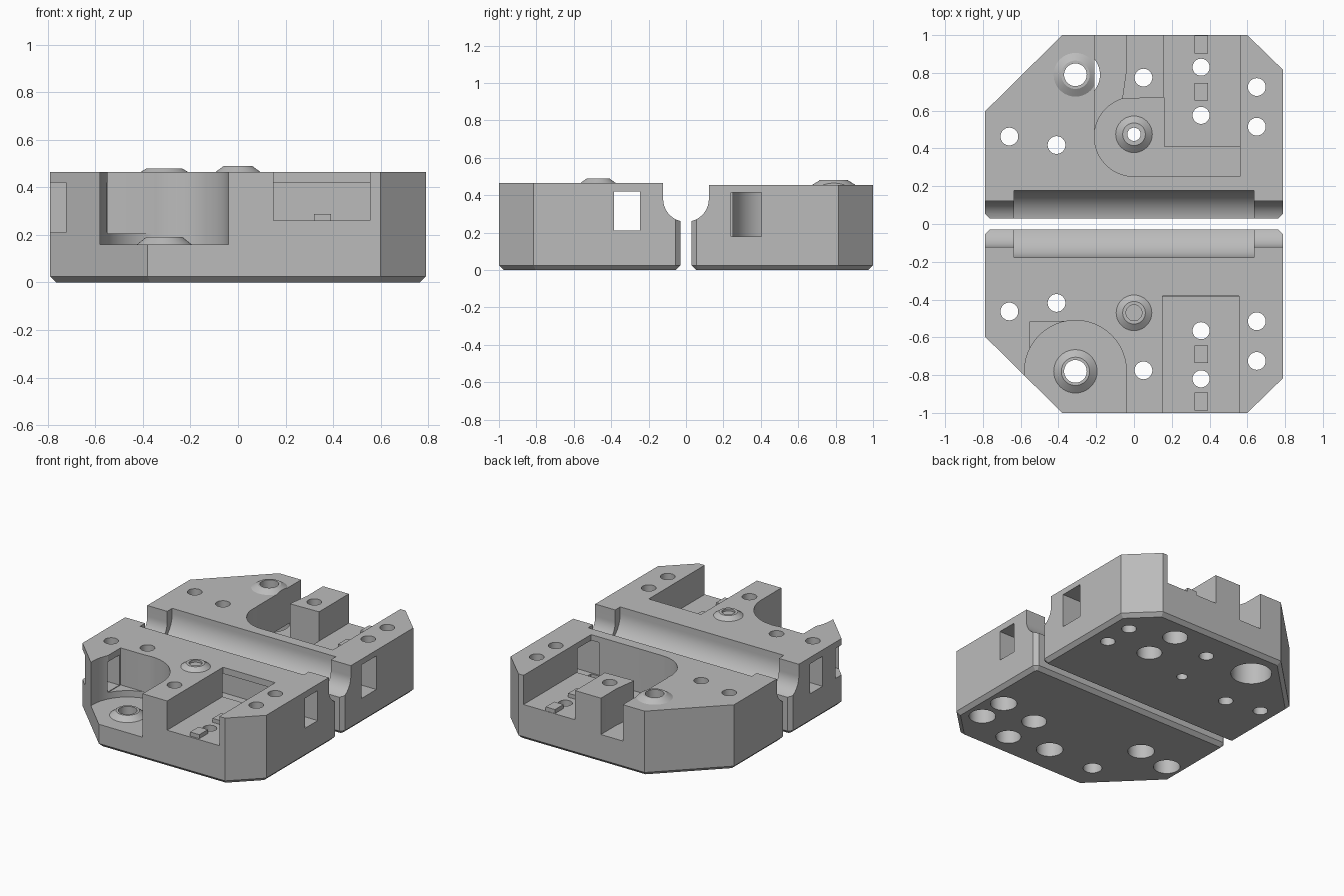
import bpy, bmesh
from math import sin, cos, radians

cube = bpy.data.objects.get("Cube")
if cube:
    bpy.data.objects.remove(cube)

GREY = bpy.data.materials.new("mid grey")
GREY.use_nodes = True
GREY.diffuse_color = (0.5, 0.5, 0.5, 1)
GREY.node_tree.nodes["Principled BSDF"].inputs["Base Color"].default_value = (0.5, 0.5, 0.5, 1)


def prism(name, pts, lo, hi, axis="z", chamfer=0):
    """Extrude a 2D outline along z (points are x, y) or x (points are y, z)."""
    bm = bmesh.new()
    place = (lambda p, h: (p[0], p[1], h)) if axis == "z" else (lambda p, h: (h, p[0], p[1]))
    base = bm.faces.new([bm.verts.new(place(p, lo)) for p in pts])
    top = bmesh.ops.extrude_face_region(bm, geom=[base])["geom"]
    for v in top:
        if isinstance(v, bmesh.types.BMVert):
            setattr(v.co, axis, hi)
    bmesh.ops.recalc_face_normals(bm, faces=bm.faces[:])
    if chamfer:
        rim = [e for e in bm.edges if all(abs(v.co.z - lo) < 1e-5 for v in e.verts)]
        bmesh.ops.bevel(bm, geom=rim, offset=chamfer, segments=1, affect="EDGES")
    return finish(name, bm)


def finish(name, bm):
    mesh = bpy.data.meshes.new(name)
    bm.to_mesh(mesh)
    bm.free()
    mesh.materials.append(GREY)
    ob = bpy.data.objects.new(name, mesh)
    bpy.context.collection.objects.link(ob)
    return ob


def arc(cx, cy, r, a0, a1, n=24):
    return [(cx + r * cos(radians(a0 + (a1 - a0) * i / n)),
             cy + r * sin(radians(a0 + (a1 - a0) * i / n))) for i in range(n + 1)]


def rect(x0, x1, y0, y1):
    return [(x0, y0), (x1, y0), (x1, y1), (x0, y1)]


def cone(name, x, y, z0, z1, r0, r1):
    bm = bmesh.new()
    bmesh.ops.create_cone(bm, cap_ends=True, segments=40, radius1=r0, radius2=r1, depth=z1 - z0)
    bmesh.ops.translate(bm, verts=bm.verts[:], vec=(x, y, (z0 + z1) / 2))
    return finish(name, bm)


def combine(body, tools, operation="DIFFERENCE"):
    for tool in tools:
        tool.hide_render = True
        mod = body.modifiers.new("combine", "BOOLEAN")
        mod.operation, mod.solver, mod.object = operation, "EXACT", tool
        bpy.context.view_layer.objects.active = body
        bpy.ops.object.modifier_apply(modifier=mod.name)
        bpy.data.objects.remove(tool)


def drill(x, y, r, z0=-0.1, z1=0.7):
    return cone("drill", x, y, z0, z1, r, r)


def half_outline(s):
    pts = [(-0.765, 0.03), (0.765, 0.03), (0.79, 0.055), (0.79, 0.815), (0.6, 1),
           (-0.38, 1), (-0.79, 0.595), (-0.79, 0.055)]
    return [(x, s * y) for x, y in pts]


def rod_channel():
    """Wide round-bottomed channel in the middle, narrower one through the ends."""
    cuts = []
    for r, z, half in ((0.178, 0.42, 0.635), (0.122, 0.38, 0.9)):
        profile = arc(0, z, r, 180, 360, 32) + [(r, 0.7), (-r, 0.7)]
        cuts.append(prism("channel", profile, -half, half, "x"))
    return cuts


SCREWS = ((-0.66, 0.463), (-0.41, 0.418), (0.05, 0.775), (0.65, 0.515), (0.65, 0.725))
TIE_X = 0.355

# Front half
front = prism("front_half", half_outline(-1), 0, 0.465, chamfer=0.025)
round_pocket = [(-0.04, -1.1)] + arc(-0.31, -0.78, 0.27, 0, 180) + [(-0.58, -1.1)]
combine(front, rod_channel() + [
    prism("round_pocket", round_pocket, 0.16, 0.7),
    prism("corner_shelf", rect(-0.55, -0.3, -0.79, -0.515), 0.205, 0.7),
    prism("switch_pocket", rect(0.15, 0.555, -1.1, -0.38), 0.26, 0.7),
    prism("cross_slot", rect(-0.9, 0.9, -0.385, -0.245), 0.21, 0.42),
    prism("side_window", rect(-0.9, -0.5, -0.66, -0.53), 0.21, 0.42),
])
combine(front, [cone("pivot_boss", 0, -0.47, 0.45, 0.49, 0.115, 0.06),
                cone("pocket_boss", -0.31, -0.78, 0.14, 0.192, 0.14, 0.075)], "UNION")
combine(front, [drill(x, -y, 0.047) for x, y in SCREWS]
        + [drill(x, -y, 0.085, z1=0.12) for x, y in SCREWS]
        + [drill(TIE_X, y, r, z1=z) for y in (-0.565, -0.82) for r, z in ((0.045, 0.7), (0.08, 0.2))]
        + [drill(-0.31, -0.78, 0.06), drill(0, -0.47, 0.042, 0.475)])

# Back half
back = prism("back_half", half_outline(1), 0, 0.455, chamfer=0.025)
combine(back, [cone("outer_boss", -0.31, 0.79, 0.44, 0.48, 0.14, 0.075)], "UNION")
deep_pocket = arc(0, 0.462, 0.21, 107, 270) + [(0.56, 0.252), (0.56, 0.41), (0.16, 0.41), (0.16, 0.67)]
combine(back, rod_channel() + [
    prism("deep_pocket", deep_pocket, 0.15, 0.7),
    prism("narrow_channel", [(-0.21, 0.5), (-0.06, 0.5), (-0.06, 0.68), (-0.04, 0.82),
                             (-0.04, 1.1), (-0.21, 1.1)], 0.2, 0.7),
    prism("switch_pocket", rect(0.16, 0.56, 0.40, 1.1), 0.25, 0.7),
    prism("side_window", rect(0.5, 0.9, 0.24, 0.405), 0.18, 0.415),
])
combine(back, [cone("pivot_boss", 0, 0.475, 0.13, 0.182, 0.12, 0.06)], "UNION")
combine(back, [drill(x, y, 0.047) for x, y in SCREWS]
        + [drill(TIE_X, y, r, z1=z) for y in (0.575, 0.83) for r, z in ((0.045, 0.7), (0.08, 0.2))]
        + [drill(-0.31, 0.79, 0.06), drill(-0.31, 0.79, 0.13, z1=0.2), drill(0, 0.475, 0.035)])

# Raised tabs on the switch pocket floors
tabs = []
for side, z, ys in (("front", 0.25, (-0.69, -0.94)), ("back", 0.24, (0.70, 0.95))):
    for i, y in enumerate(ys):
        tabs.append(prism(f"{side}_tab_{i + 1}", rect(TIE_X - 0.036, TIE_X + 0.036, y - 0.047, y + 0.047), z, z + 0.038))

# Smooth round walls, sharp edges elsewhere
for ob in (front, back, *tabs):
    bpy.ops.object.select_all(action="DESELECT")
    ob.select_set(True)
    bpy.context.view_layer.objects.active = ob
    bpy.ops.object.shade_smooth_by_angle(angle=radians(25))
